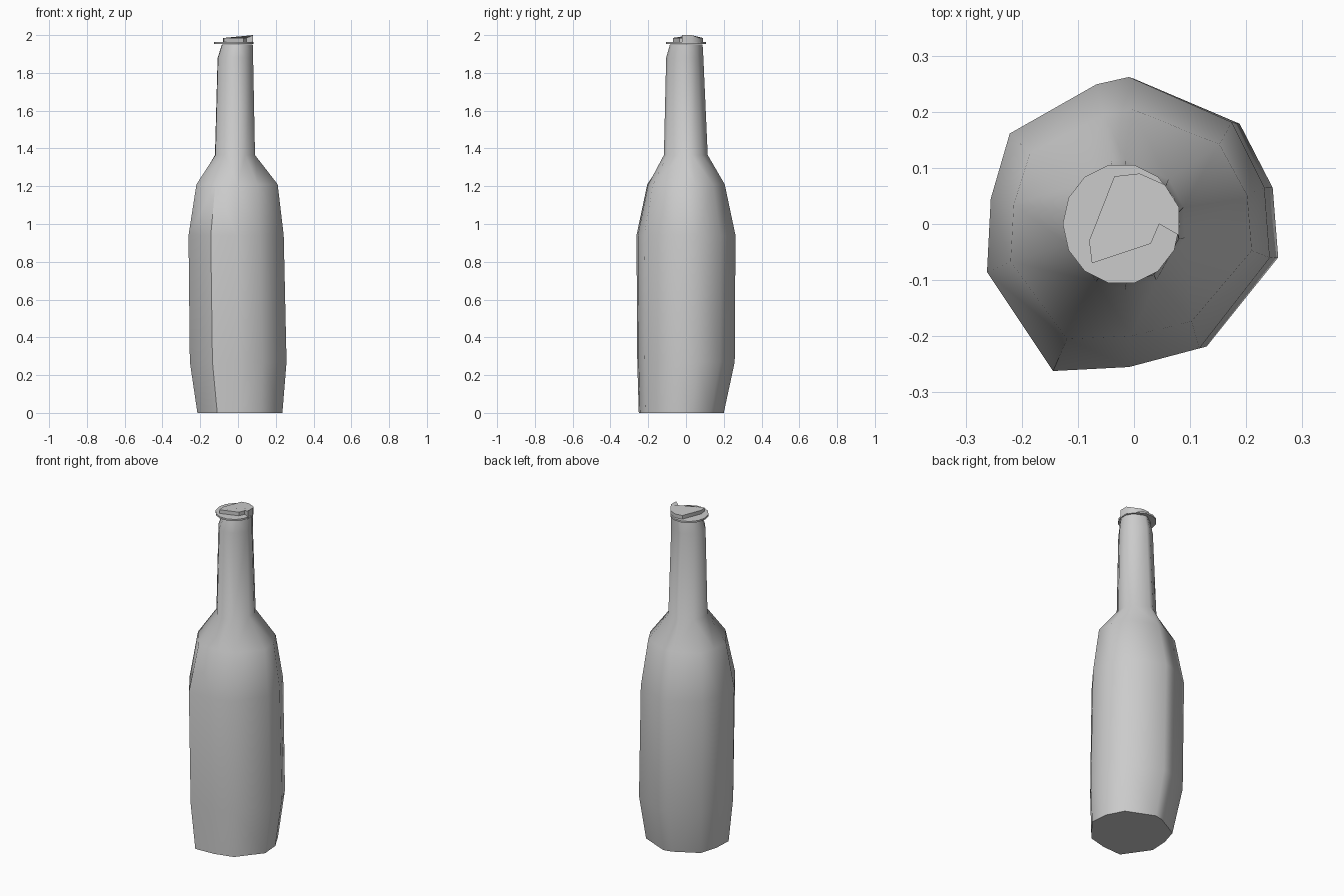
import bpy, bmesh, math

if "Cube" in bpy.data.objects:
    bpy.data.objects.remove(bpy.data.objects["Cube"])

# Irregular faceted outline of the body, seen from above (counter-clockwise)
BODY = [(0, .265), (-.06, .252), (-.22, .165), (-.255, .05), (-.262, -.08), (-.14, -.255),
        (0, -.248), (.13, -.215), (.26, -.055), (.25, .07), (.19, .185)]
NECK = [(math.cos(math.atan2(y, x)), math.sin(math.atan2(y, x))) for x, y in BODY]


def fit(outline, z, x0, x1, y0, y1):
    """Fit an outline to a bounding box at height z."""
    xs, ys = [p[0] for p in outline], [p[1] for p in outline]
    return [(x0 + (x - min(xs)) / (max(xs) - min(xs)) * (x1 - x0),
             y0 + (y - min(ys)) / (max(ys) - min(ys)) * (y1 - y0), z) for x, y in outline]


def loft(name, rings, angle):
    bm = bmesh.new()
    loops = [[bm.verts.new(p) for p in ring] for ring in rings]
    n = len(loops[0])
    for a, b in zip(loops, loops[1:]):
        for i in range(n):
            j = (i + 1) % n
            bm.faces.new((a[i], a[j], b[j], b[i]))
    bm.faces.new(loops[0][::-1])
    bm.faces.new(loops[-1])
    bmesh.ops.triangulate(bm, faces=[f for f in bm.faces if len(f.verts) == 4])
    bmesh.ops.recalc_face_normals(bm, faces=bm.faces)
    mesh = bpy.data.meshes.new(name)
    bm.to_mesh(mesh)
    bm.free()
    ob = bpy.data.objects.new(name, mesh)
    bpy.context.collection.objects.link(ob)
    bpy.context.view_layer.objects.active = ob
    ob.select_set(True)
    bpy.ops.object.shade_smooth_by_angle(angle=math.radians(angle))
    ob.select_set(False)
    return ob


# Bottle: base, body, shoulder and neck in one lofted skin
loft("bottle", [
    fit(BODY, 0.0, -.215, .235, -.25, .2),
    fit(BODY, .27, -.255, .257, -.258, .258),
    fit(BODY, .94, -.262, .242, -.262, .262),
    fit(BODY, 1.21, -.22, .21, -.205, .205),
    fit(NECK, 1.365, -.122, .09, -.117, .115),
    fit(NECK, 1.88, -.108, .08, -.105, .092),
    fit(NECK, 1.95, -.085, .078, -.085, .088)], 50)

# Thin flared lip disc
circle = [(math.cos(i * math.tau / 14), math.sin(i * math.tau / 14)) for i in range(14)]
loft("lip", [fit(circle, 1.953, -.127, .082, -.105, .105),
             fit(circle, 1.963, -.127, .082, -.105, .105)], 40)

# Small uneven mouth plug on top, rising to one side
mouth = [(-.08, -.03), (-.075, -.07), (.03, -.035), (.045, 0),
         (.08, -.02), (.08, .03), (.055, .07), (.01, .09), (-.035, .085)]
loft("mouth", [[(x, y, 1.955) for x, y in mouth],
               [(x, y, 2.0 if x > .05 and y < .05 else 1.985) for x, y in mouth]], 40)
